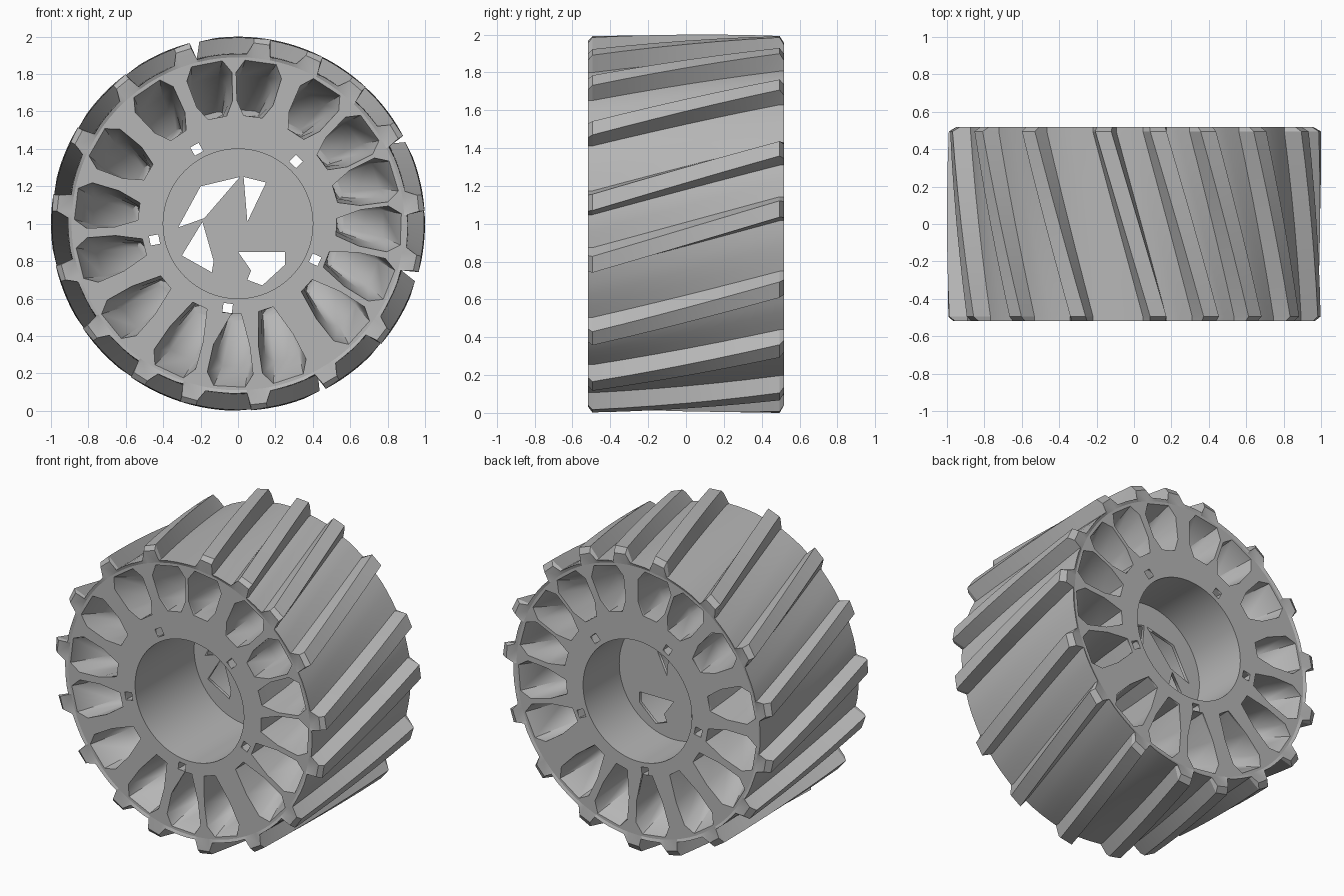
import bpy, bmesh
from math import sin, cos, radians, pi

cube = bpy.data.objects.get("Cube")
if cube:
    bpy.data.objects.remove(cube, do_unlink=True)

HALF = 0.51          # half width of the wheel
TWIST = 17           # helix of the tread across the width, in degrees
RIM = 0.89
BORE = 0.4

grey = bpy.data.materials.new("plain grey")
grey.use_nodes = True
colour = (0.47, 0.47, 0.47, 1)
grey.diffuse_color = colour
grey.node_tree.nodes["Principled BSDF"].inputs["Base Color"].default_value = colour


def polar(r, deg):
    return r * cos(radians(deg)), r * sin(radians(deg))


def circle(r, n=96):
    return [polar(r, 360 * i / n) for i in range(n)]


def loft(bm, rings, cap=False):
    """Skin a list of (flat outline, y) rings."""
    loops = [[bm.verts.new((x, y, 1 + z)) for x, z in pts] for pts, y in rings]
    for a, b in zip(loops, loops[1:]):
        n = len(a)
        for i in range(n):
            j = (i + 1) % n
            bm.faces.new((a[i], a[j], b[j], b[i]))
    if cap:
        bm.faces.new(loops[-1])


def finish(name, bm, inward=False, smooth=0):
    bmesh.ops.recalc_face_normals(bm, faces=bm.faces)
    if inward:
        bmesh.ops.reverse_faces(bm, faces=bm.faces)
    mesh = bpy.data.meshes.new(name)
    bm.to_mesh(mesh)
    bm.free()
    mesh.materials.append(grey)
    ob = bpy.data.objects.new(name, mesh)
    bpy.context.collection.objects.link(ob)
    if smooth:
        bpy.ops.object.select_all(action='DESELECT')
        ob.select_set(True)
        bpy.context.view_layer.objects.active = ob
        bpy.ops.object.shade_smooth_by_angle(angle=radians(smooth))


def plate(name, outlines, y, thick):
    """Flat plate whose inner outlines become holes."""
    curve = bpy.data.curves.new(name, 'CURVE')
    curve.dimensions, curve.fill_mode, curve.extrude = '2D', 'BOTH', thick / 2
    for pts in outlines:
        sp = curve.splines.new('POLY')
        sp.points.add(len(pts) - 1)
        sp.use_cyclic_u = True
        for p, (x, z) in zip(sp.points, pts):
            p.co = (x, z, 0, 1)
    tmp = bpy.data.objects.new(name + "_helper", curve)
    bpy.context.collection.objects.link(tmp)
    mesh = bpy.data.meshes.new_from_object(
        tmp.evaluated_get(bpy.context.evaluated_depsgraph_get()))
    bpy.data.objects.remove(tmp, do_unlink=True)
    bm = bmesh.new()
    bm.from_mesh(mesh)
    bpy.data.meshes.remove(mesh)
    for v in bm.verts:
        x, z, d = v.co
        v.co = (x, y + d, 1 + z)
    bmesh.ops.remove_doubles(bm, verts=bm.verts, dist=1e-5)
    finish(name, bm)


# Drum with slanted tread bars, bevelled at both ends
tread_angles = [7, 31, 50, 66, 83, 108, 130, 152, 174, 196, 217, 238,
                255, 277, 301, 323, 348]


def tread_outline(turn, limit=1.0):
    pts = []
    for a, nxt in zip(tread_angles, tread_angles[1:] + [tread_angles[0] + 360]):
        bar = [(0.905, a - 4), (1.0, a - 3), (0.995, a + 2), (0.91, a + 4)]
        gap = [(0.908, a + 4 + (nxt - a - 8) * k / 4) for k in (1, 2, 3)]
        pts += [polar(min(r, limit), d + turn) for r, d in bar + gap]
    return pts


bm = bmesh.new()
STEPS = 6
rings = [(tread_outline(0, RIM), -HALF), (tread_outline(0, 0.97), -HALF - 0.008)]
for s in range(STEPS + 1):
    t = s / STEPS
    rings.append((tread_outline(TWIST * t), (2 * t - 1) * (HALF - 0.015)))
rings += [(tread_outline(TWIST, 0.96), HALF + 0.008), (tread_outline(TWIST, RIM), HALF)]
loft(bm, rings)
finish("tread_drum", bm, smooth=20)

# Scooped pockets: narrow at the hub, wide at the rim, outer wall sloping inward
pocket_angles = [82, 101, 124, 150, 173, 194, 219, 245, 267, 288, 318,
                 338, 358, 17, 36, 57]


def pocket(a, reach=1.0, width=1.0):
    inner = 0.53 + 0.05 * sin(radians(a))
    shape = [(inner, -5), (0.66, -8.5), (0.81, -8.7), (0.875, -5.5),
             (0.875, 5.5), (0.81, 8.7), (0.66, 8.5), (inner, 5)]
    return [polar(inner + (r - inner) * reach, a + d * width) for r, d in shape]


def bolt_hole(k):
    x, z = polar(0.455, 47 + 72 * k)
    return [(x + c, z + s) for c, s in (polar(0.036, 2 + 72 * k + 90 * q) for q in range(4))]


# Side faces with their pockets
for side, name, start in ((-1, "front", 0), (1, "back", TWIST)):
    angles = [a + start for a in pocket_angles]
    plate(name + "_face", [circle(RIM + 0.012), circle(BORE)]
          + [pocket(a) for a in angles]
          + [bolt_hole(k) for k in range(5)], side * (HALF - 0.005), 0.01)
    bm = bmesh.new()
    for a in angles:
        loft(bm, [(pocket(a), side * HALF),
                  (pocket(a - side * 2, 0.72, 0.95), side * 0.26),
                  (pocket(a - side * 4, 0.1, 0.8), side * 0.04)], cap=True)
    finish(name + "_pockets", bm, inward=True, smooth=50)

# Hub bore and bolt tunnels
bm = bmesh.new()
loft(bm, [(circle(BORE), -HALF), (circle(BORE), HALF)])
finish("hub_bore", bm, inward=True, smooth=20)
bm = bmesh.new()
for k in range(5):
    loft(bm, [(bolt_hole(k), -HALF), (bolt_hole(k), HALF)])
finish("bolt_tunnels", bm, inward=True)

# Hub web with jagged openings
openings = [
    [(-.32, -.02), (-.2, .2), (.01, .25), (-.18, .03)],
    [(.03, .25), (.15, .22), (.05, .01)],
    [(0, -.15), (.25, -.15), (.25, -.22), (.13, -.33), (.05, -.3), (.07, -.25)],
    [(-.19, .01), (-.3, -.17), (-.14, -.26), (-.13, -.2)],
]
plate("hub_web", [circle(BORE + 0.005)] + openings, 0.12, 0.02)
